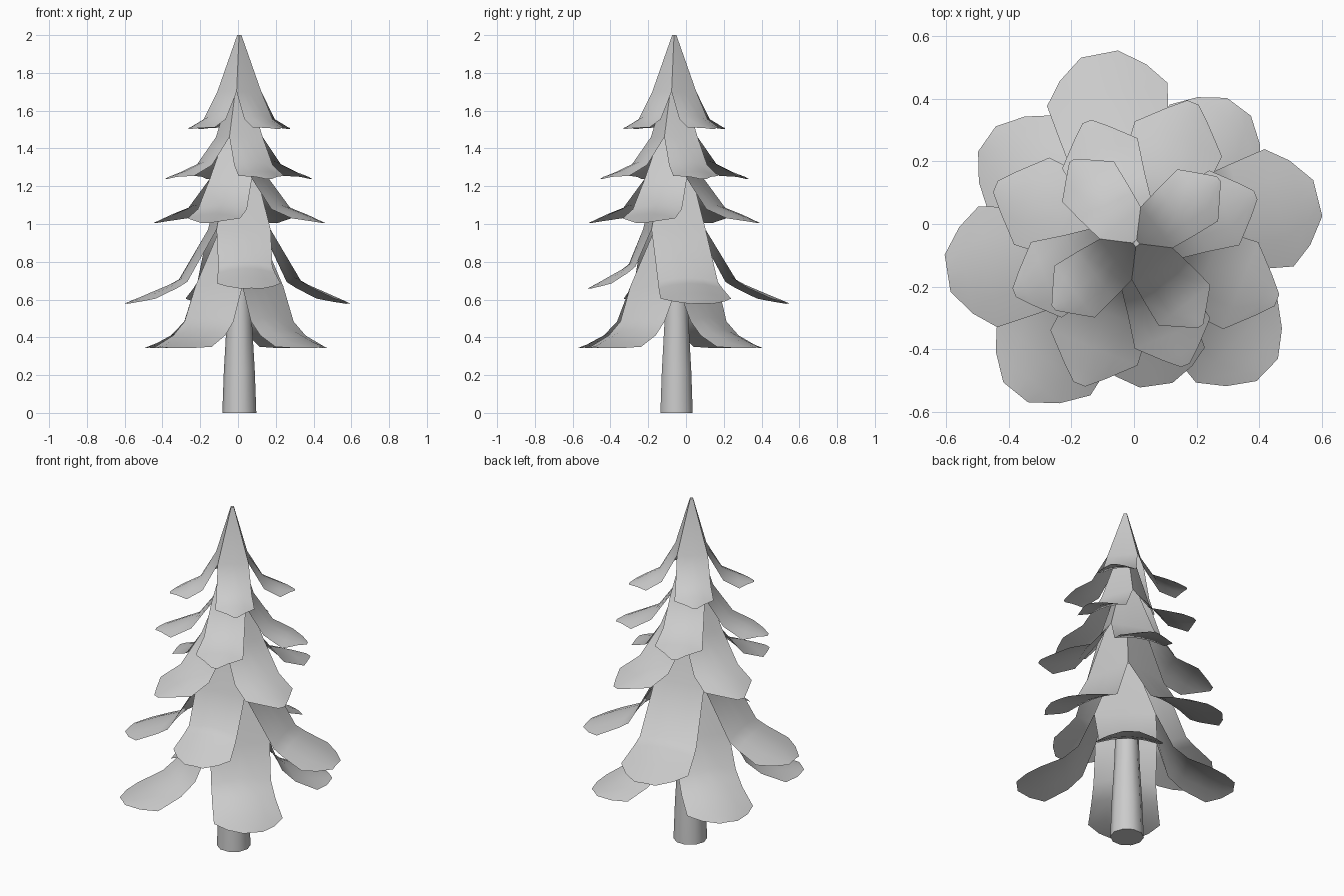
import bpy, bmesh, math

if "Cube" in bpy.data.objects:
    bpy.data.objects.remove(bpy.data.objects["Cube"])

CX, CY = 0.007, -0.062
COLS = [-1, -0.5, 0, 0.5, 1]


def make_object(name, bm, angle=80):
    bmesh.ops.recalc_face_normals(bm, faces=bm.faces)
    me = bpy.data.meshes.new(name)
    bm.to_mesh(me)
    bm.free()
    ob = bpy.data.objects.new(name, me)
    bpy.context.collection.objects.link(ob)
    bpy.context.view_layer.objects.active = ob
    ob.select_set(True)
    bpy.ops.object.shade_smooth_by_angle(angle=math.radians(angle))
    ob.select_set(False)


def bough_tier(name, rows, base, boughs, droop):
    """rows: (radius, height, half width); base: skirt angle; boughs: (angle, reach, lift)."""
    bm = bmesh.new()
    widest = max(h for _, _, h in rows)
    for k, (ang, reach, lift) in enumerate(boughs):
        grid = []
        for i, (r, z, h) in enumerate(rows):
            sag, a = 0, math.radians(base + 90 * k)
            if i > 1:
                a = math.radians(ang)
                sag = droop * (h / widest) ** 2
                r, z, h = r * reach, z + lift, h * (0.5 + 0.5 * reach)
            ca, sa = math.cos(a), math.sin(a)
            line = []
            for t in COLS:
                line.append(bm.verts.new((CX + ca * r - sa * h * t,
                                          CY + sa * r + ca * h * t, z - sag * t * t)))
            grid.append(line)
        for lo, hi in zip(grid, grid[1:]):
            for j in range(len(COLS) - 1):
                bm.faces.new((lo[j], lo[j + 1], hi[j + 1], hi[j]))
    bmesh.ops.remove_doubles(bm, verts=bm.verts, dist=0.002)
    make_object(name, bm)


# trunk
bm = bmesh.new()
rings = []
for r, z in [(0.09, 0), (0.082, 0.22), (0.067, 0.48), (0.06, 0.8)]:
    rings.append([bm.verts.new((CX + r * math.cos(k * math.pi / 5),
                                CY + 0.012 + r * math.sin(k * math.pi / 5), z)) for k in range(10)])
for lo, hi in zip(rings, rings[1:]):
    for k in range(10):
        bm.faces.new((lo[k], lo[(k + 1) % 10], hi[(k + 1) % 10], hi[k]))
bm.faces.new(rings[0][::-1])
bm.faces.new(rings[-1])
make_object("trunk", bm, 45)

# tiers of boughs, bottom to top: split skirts of four leaves each
bough_tier("boughs_bottom",
           [(0.05, 1.05, 0.05), (0.165, 0.67, 0.165), (0.25, 0.51, 0.165), (0.33, 0.44, 0.175),
            (0.46, 0.385, 0.19), (0.54, 0.36, 0.13), (0.60, 0.345, 0.05)], -41,
           [(-44, 0.97, 0), (53, 0.91, 0), (145, 0.97, 0), (231, 1.02, 0)], 0.035)
bough_tier("boughs_lower",
           [(0.05, 1.40, 0.05), (0.145, 0.97, 0.145), (0.305, 0.715, 0.165), (0.36, 0.685, 0.175),
            (0.48, 0.635, 0.195), (0.55, 0.605, 0.14), (0.61, 0.58, 0.06)], 9,
           [(14, 0.98, 0), (101, 1.01, 0), (189, 1, 0), (278, 0.75, 0.08)], 0.03)
bough_tier("boughs_middle",
           [(0.045, 1.52, 0.045), (0.12, 1.24, 0.12), (0.24, 1.10, 0.14),
            (0.36, 1.055, 0.15), (0.44, 1.02, 0.07), (0.485, 1.005, 0.02)], -22,
           [(-22, 1, 0), (68, 1, 0), (158, 1, 0), (248, 1, 0)], 0.025)
bough_tier("boughs_upper",
           [(0.035, 1.72, 0.035), (0.095, 1.46, 0.095), (0.2, 1.33, 0.11),
            (0.31, 1.28, 0.13), (0.38, 1.255, 0.06), (0.42, 1.238, 0.015)], 22,
           [(22, 0.98, 0), (112, 1, 0), (202, 1, 0), (292, 1, 0)], 0.025)
bough_tier("boughs_crown",
           [(0.008, 2.0, 0.008), (0.083, 1.70, 0.083), (0.165, 1.575, 0.095),
            (0.25, 1.535, 0.105), (0.30, 1.515, 0.05), (0.335, 1.503, 0.01)], 38,
           [(38, 1, 0), (128, 1, 0), (218, 1, 0), (308, 1, 0)], 0.025)

# cap closing the crown tip
bm = bmesh.new()
bm.faces.new([bm.verts.new((CX + 0.0113 * math.cos(math.radians(83 + 90 * k)),
                            CY + 0.0113 * math.sin(math.radians(83 + 90 * k)), 2.0)) for k in range(4)])
make_object("crown_tip", bm)
